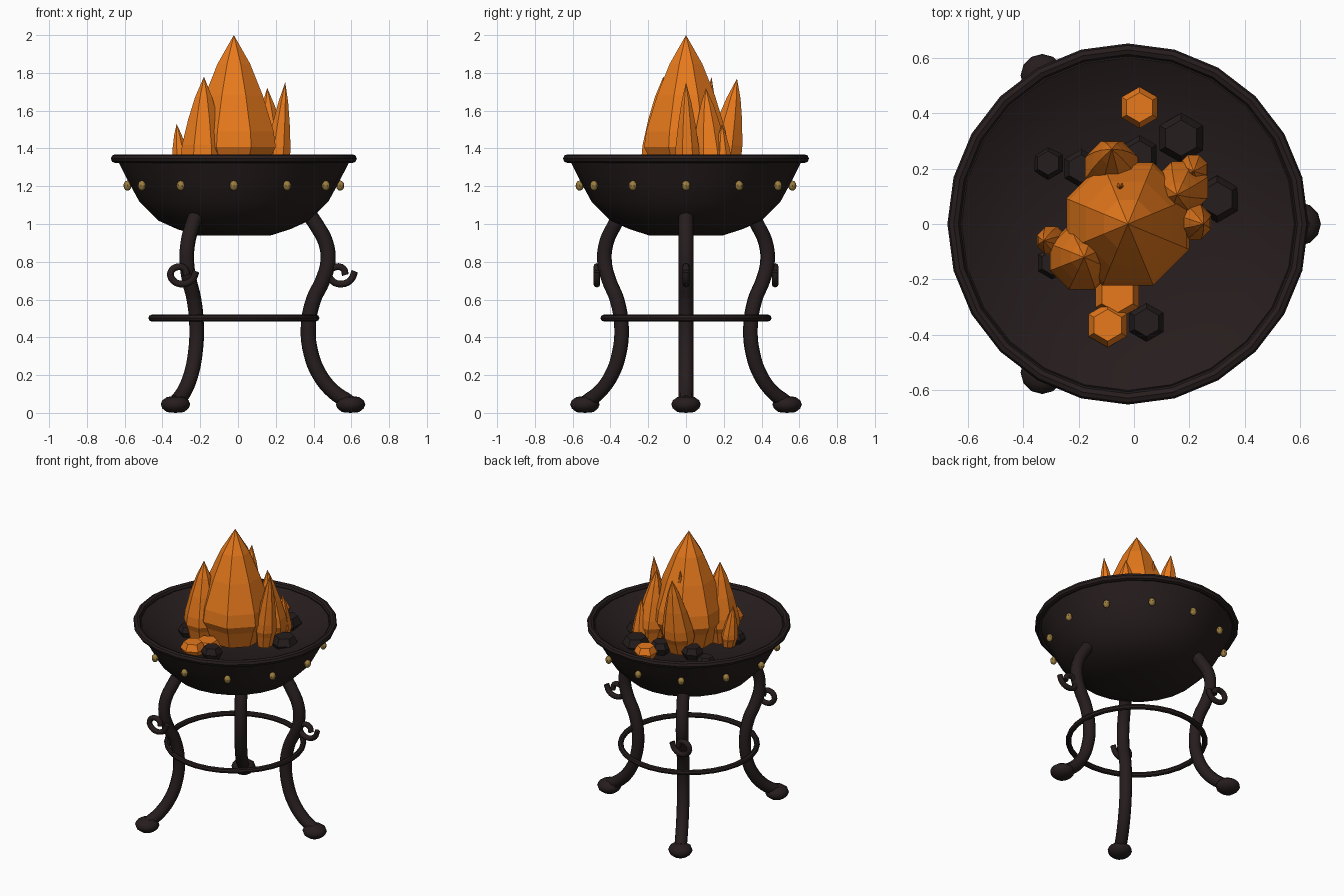
import bpy, bmesh, math
from mathutils import Vector

if "Cube" in bpy.data.objects:
    bpy.data.objects.remove(bpy.data.objects["Cube"])

CX = -0.022  # axis of the bowl


def material(name, rgb):
    m = bpy.data.materials.new(name)
    m.diffuse_color = (*rgb, 1)
    m.use_nodes = True
    m.node_tree.nodes["Principled BSDF"].inputs["Base Color"].default_value = m.diffuse_color
    return m


IRON = material("dark iron", (0.020, 0.0125, 0.0125))
COAL = material("coal black", (0.0185, 0.0125, 0.0125))
BRASS = material("brass", (0.33, 0.205, 0.05))
FIRE = material("fire orange", (0.83, 0.20, 0.012))


def finish(ob, mat, smooth):
    ob.data.materials.clear()
    ob.data.materials.append(mat)
    if smooth:
        bpy.ops.object.select_all(action='DESELECT')
        ob.select_set(True)
        bpy.context.view_layer.objects.active = ob
        bpy.ops.object.shade_smooth_by_angle(angle=math.radians(smooth))
    return ob


def lathe(name, profile, sides, mat, loc=(0, 0, 0), lean=(0, 0), turn=0.0, smooth=0):
    """Stack of rings (radius, z), closed at both ends; lean shifts rings with height."""
    bm = bmesh.new()
    z0, z1 = profile[0][1], profile[-1][1]
    rings = []
    for r, z in profile:
        t = (z - z0) / (z1 - z0)
        c = Vector((lean[0] * t, lean[1] * t, z))
        if r == 0:
            rings.append([bm.verts.new(c)])
        else:
            rings.append([bm.verts.new(c + Vector((r * math.cos(a), r * math.sin(a), 0)))
                          for a in (turn + math.tau * i / sides for i in range(sides))])
    for a, b in zip(rings, rings[1:]):
        for i in range(sides):
            j = (i + 1) % sides
            quad = [a[i % len(a)], a[j % len(a)], b[j % len(b)], b[i % len(b)]]
            bm.faces.new(list(dict.fromkeys(quad)))
    for ring in (rings[0], rings[-1]):
        if len(ring) > 1:
            bm.faces.new(ring)
    bmesh.ops.recalc_face_normals(bm, faces=bm.faces)
    me = bpy.data.meshes.new(name)
    bm.to_mesh(me)
    bm.free()
    ob = bpy.data.objects.new(name, me)
    bpy.context.collection.objects.link(ob)
    ob.location = loc
    return finish(ob, mat, smooth)


def tube(name, points, radius, mat, steps=4):
    """Round bar along a smooth path, turned into a mesh."""
    cu = bpy.data.curves.new(name, 'CURVE')
    cu.dimensions = '3D'
    cu.bevel_depth = radius
    cu.bevel_resolution = 2
    cu.resolution_u = steps
    cu.use_fill_caps = True
    sp = cu.splines.new('BEZIER')
    sp.bezier_points.add(len(points) - 1)
    for bp, p in zip(sp.bezier_points, points):
        bp.co = p
        bp.handle_left_type = bp.handle_right_type = 'AUTO'
    ob = bpy.data.objects.new(name, cu)
    bpy.context.collection.objects.link(ob)
    bpy.ops.object.select_all(action='DESELECT')
    ob.select_set(True)
    bpy.context.view_layer.objects.active = ob
    bpy.ops.object.convert(target='MESH')
    return finish(bpy.context.object, mat, 50)


# Bowl shell with the concave ash bed inside
lathe("bowl", [(0, 0.938), (0.19, 0.938), (0.30, 0.973), (0.40, 1.018), (0.50, 1.118),
               (0.56, 1.228), (0.614, 1.335), (0.60, 1.345), (0.52, 1.298), (0.42, 1.26),
               (0.28, 1.225), (0, 1.19)], 24, IRON, (CX, 0, 0), smooth=60)

# Rolled rim and the lower brace ring
for name, major, minor, z, n in (("rim", 0.628, 0.023, 1.346, 24),
                                 ("brace_ring", 0.435, 0.018, 0.502, 32)):
    bpy.ops.mesh.primitive_torus_add(major_segments=n, minor_segments=8, major_radius=major,
                                     minor_radius=minor, location=(CX, 0, z))
    bpy.context.object.name = name
    finish(bpy.context.object, IRON, 40)

# Brass studs round the bowl, flattened against the wall
for i in range(12):
    a = math.tau * i / 12
    bpy.ops.mesh.primitive_uv_sphere_add(
        segments=8, ring_count=6, radius=0.027,
        location=(CX + 0.563 * math.cos(a), 0.563 * math.sin(a), 1.203), rotation=(0, 0, a))
    bpy.context.object.name = f"stud_{i + 1}"
    bpy.context.object.scale = (0.8, 0.85, 1)
    finish(bpy.context.object, BRASS, 40)

# Three curved legs with flattened feet and scroll hooks
LEG = [(0.605, 0.06), (0.53, 0.11), (0.455, 0.2), (0.41, 0.31), (0.394, 0.45), (0.422, 0.6),
       (0.47, 0.7), (0.498, 0.8), (0.487, 0.9), (0.44, 0.99), (0.40, 1.05)]
SCROLL = [(0.08, 0.02), (0.06, -0.025), (0.01, -0.048), (-0.04, -0.03), (-0.055, 0.012),
          (-0.02, 0.043), (0.02, 0.033), (0.03, 0.0)]
for k in range(3):
    a = math.tau * k / 3
    c, s = math.cos(a), math.sin(a)
    tube(f"leg_{k + 1}", [(CX + r * c, r * s, z) for r, z in LEG], 0.040, IRON)
    foot = [(0, 0), (0.045, 0.004), (0.07, 0.024), (0.078, 0.045), (0.07, 0.066),
            (0.045, 0.084), (0, 0.09)]
    lathe(f"foot_{k + 1}", foot, 12, IRON, (CX + 0.618 * c, 0.618 * s, 0), smooth=50)
    tube(f"scroll_{k + 1}",
         [(CX + 0.56 * c + x, 0.545 * s, 0.73 + z) for x, z in SCROLL], 0.018, IRON, 3)

# Flames: x, y, radius, tip height, lean x, lean y
FLAMES = [(CX, 0, 0.24, 2.0, 0, 0),
          (-0.19, -0.12, 0.125, 1.78, 0.01, 0),
          (-0.08, 0.175, 0.105, 1.77, 0, 0.095),
          (-0.05, 0.11, 0.06, 1.78, 0, 0.025),
          (0.20, 0.01, 0.07, 1.75, 0.05, -0.01),
          (0.18, 0.14, 0.10, 1.72, -0.025, -0.035),
          (0.215, 0.20, 0.055, 1.53, 0, -0.01),
          (-0.29, -0.06, 0.055, 1.53, -0.035, 0)]
SHAPE = [(0.72, 0), (0.88, 0.15), (1, 0.22), (0.95, 0.33), (0.69, 0.58), (0.39, 0.80), (0, 1)]
for i, (x, y, r, tip, lx, ly) in enumerate(FLAMES):
    lathe(f"flame_{i + 1}", [(r * f, 1.24 + (tip - 1.24) * t) for f, t in SHAPE], 8, FIRE,
          (x, y, 0), (lx, ly), math.pi / 8)

# Coals and glowing embers: x, y, radius, centre height
COALS = [(0.17, 0.31, 0.09, 1.275), (-0.31, 0.22, 0.06, 1.245), (0.30, 0.09, 0.085, 1.255),
         (-0.19, 0.20, 0.07, 1.27), (0.02, 0.25, 0.07, 1.27), (0.045, -0.355, 0.07, 1.29),
         (-0.295, -0.14, 0.06, 1.27)]
EMBERS = [(0.02, 0.42, 0.075, 1.30), (-0.06, -0.255, 0.09, 1.26), (-0.095, -0.365, 0.08, 1.285)]
for name, mat, rocks in (("coal", COAL, COALS), ("ember", FIRE, EMBERS)):
    for i, (x, y, r, z) in enumerate(rocks):
        lathe(f"{name}_{i + 1}", [(0.72 * r, -0.6 * r), (r, 0), (0.72 * r, 0.55 * r)], 6, mat,
              (x, y, z), turn=math.pi / 6)
